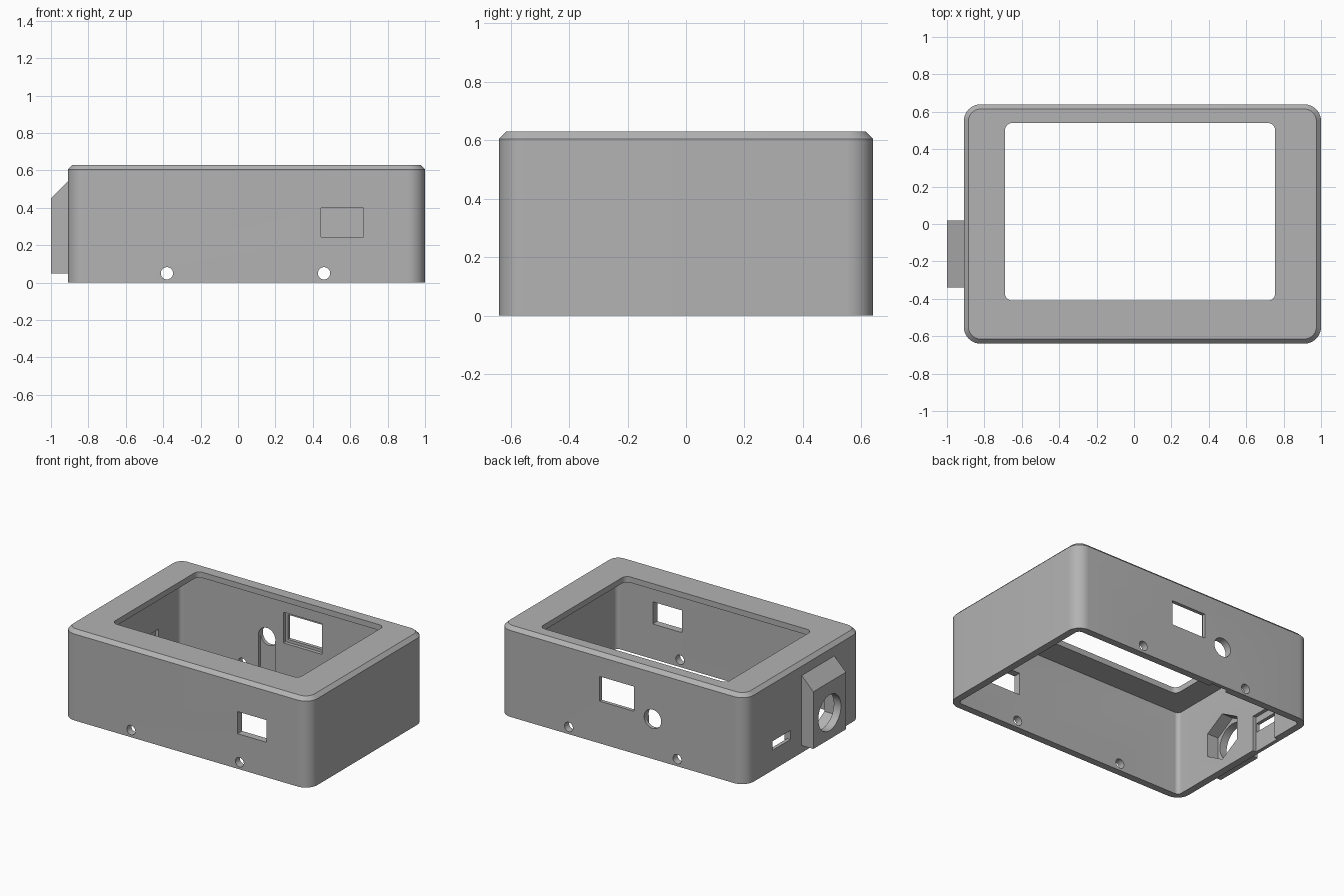
import bpy, bmesh
from math import sin, cos, pi, radians
from mathutils import Vector

cube = bpy.data.objects.get("Cube")
if cube:
    bpy.data.objects.remove(cube)

grey = bpy.data.materials.new("grey plastic")
grey.use_nodes = True
grey.diffuse_color = (0.45, 0.45, 0.45, 1)
grey.node_tree.nodes["Principled BSDF"].inputs["Base Color"].default_value = grey.diffuse_color


def loft(name, rings):
    """Closed solid through matching rings of points."""
    bm = bmesh.new()
    loops = [[bm.verts.new(p) for p in ring] for ring in rings]
    n = len(loops[0])
    for a, b in zip(loops, loops[1:]):
        for i in range(n):
            j = (i + 1) % n
            bm.faces.new((a[i], a[j], b[j], b[i]))
    bm.faces.new(loops[0])
    bm.faces.new(loops[-1])
    bmesh.ops.recalc_face_normals(bm, faces=bm.faces)
    mesh = bpy.data.meshes.new(name)
    bm.to_mesh(mesh)
    bm.free()
    mesh.materials.append(grey)
    obj = bpy.data.objects.new(name, mesh)
    bpy.context.collection.objects.link(obj)
    return obj


def place(axis, p, d):
    u, v = p
    return {"x": Vector((d, u, v)), "y": Vector((u, d, v)), "z": Vector((u, v, d))}[axis]


def prism(name, axis, outline, lo, hi):
    return loft(name, [[place(axis, p, d) for p in outline] for d in (lo, hi)])


def rect(u0, u1, v0, v1):
    return [(u0, v0), (u1, v0), (u1, v1), (u0, v1)]


def round_rect(u0, u1, v0, v1, r, steps=10):
    pts = []
    corners = [(u1 - r, v1 - r), (u0 + r, v1 - r), (u0 + r, v0 + r), (u1 - r, v0 + r)]
    for k, (cu, cv) in enumerate(corners):
        for i in range(steps + 1):
            a = pi / 2 * (k + i / steps)
            pts.append((cu + r * cos(a), cv + r * sin(a)))
    return pts


def circle(cu, cv, r, n=40, turn=0):
    return [(cu + r * cos(turn + 2 * pi * i / n), cv + r * sin(turn + 2 * pi * i / n)) for i in range(n)]


def combine(target, tool, operation="DIFFERENCE"):
    """Bake a boolean into the target and drop the tool."""
    mod = target.modifiers.new("cut", "BOOLEAN")
    mod.operation, mod.solver, mod.object = operation, "EXACT", tool
    bpy.context.view_layer.update()
    graph = bpy.context.evaluated_depsgraph_get()
    mesh = bpy.data.meshes.new_from_object(target.evaluated_get(graph))
    target.modifiers.clear()
    target.data = mesh
    bpy.data.objects.remove(tool)


# Outer body with a chamfered top edge
X0, X1, Y, TOP = -0.91, 1.0, 0.64, 0.63
CH, WALL, LID = 0.025, 0.05, 0.04
base = round_rect(X0, X1, -Y, Y, 0.09)
crown = round_rect(X0 + CH, X1 - CH, -Y + CH, Y - CH, 0.09 - CH)
body = loft("enclosure", [[place("z", p, z) for p in ring]
                          for ring, z in ((base, 0), (base, TOP - CH), (crown, TOP))])

# Side boss with a sloped top
boss = prism("boss", "y", [(-1, 0.05), (-0.88, 0.05), (-0.88, 0.57), (-1, 0.45)], -0.34, 0.02)
combine(body, boss, "UNION")

# Hollow interior, open underneath, and the display opening
combine(body, prism("cavity", "z", round_rect(X0 + WALL, X1 - WALL, -Y + WALL, Y - WALL, 0.03),
                    -0.1, TOP - LID))
combine(body, prism("display_opening", "z", round_rect(-0.69, 0.755, -0.41, 0.54, 0.04), 0.5, 0.8))

# Screw holes through the front and back walls
for x in (-0.38, 0.46):
    combine(body, prism("screw_hole", "y", circle(x, 0.05, 0.033, 24), -0.8, 0.8))

# Front window
combine(body, prism("front_window", "y", rect(0.445, 0.67, 0.245, 0.4), -0.8, -0.5))

# Back window with a wider recess inside
combine(body, prism("back_window", "y", rect(-0.045, 0.22, 0.295, 0.468), 0.5, 0.8))
combine(body, prism("back_recess", "y", rect(-0.062, 0.238, 0.275, 0.49), 0.5, 0.615))

# Round back port with a slide-in groove below
combine(body, prism("round_port", "y", circle(-0.19, 0.28, 0.066), 0.5, 0.8))
combine(body, prism("port_groove", "y", rect(-0.255, -0.125, -0.1, 0.28), 0.5, 0.615))

# Side slot with a slide-in groove
combine(body, prism("side_slot", "x", rect(0.145, 0.345, 0.14, 0.203), -1.1, -0.8))
combine(body, prism("slot_groove", "x", rect(0.14, 0.35, -0.1, 0.25), -0.885, -0.8))

# Round hole in the boss, hexagonal nut pocket behind it
combine(body, prism("boss_hole", "x", circle(-0.16, 0.235, 0.125, 48), -1.1, -0.8))
combine(body, prism("nut_pocket", "x", circle(-0.16, 0.235, 0.165, 6, pi / 6), -0.945, -0.8))

# Smooth the rounded corners, keep hard edges
bpy.ops.object.select_all(action="DESELECT")
body.select_set(True)
bpy.context.view_layer.objects.active = body
bpy.ops.object.shade_smooth_by_angle(angle=radians(30))
